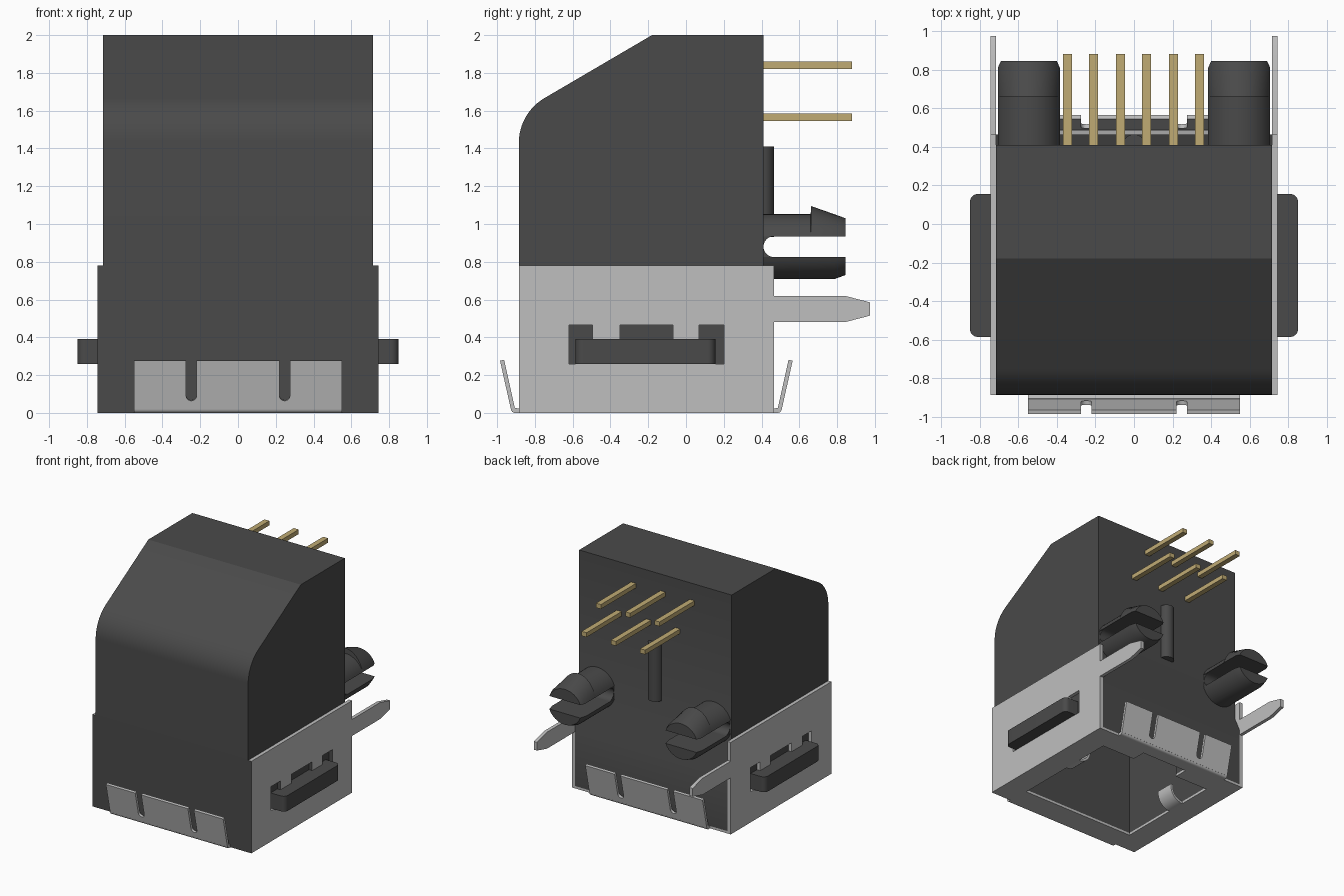
import bpy, bmesh, math
from mathutils import Matrix, Vector

cube = bpy.data.objects.get("Cube")
if cube:
    bpy.data.objects.remove(cube, do_unlink=True)


def material(name, rgb):
    m = bpy.data.materials.new(name)
    m.use_nodes = True
    m.diffuse_color = (*rgb, 1)
    m.node_tree.nodes["Principled BSDF"].inputs["Base Color"].default_value = (*rgb, 1)
    return m


BLACK = material("charcoal plastic", (0.068, 0.068, 0.068))
STEEL = material("shield steel", (0.52, 0.52, 0.52))
GOLD = material("gold plating", (0.53, 0.41, 0.175))


def add(name, mesh, mat):
    ob = bpy.data.objects.new(name, mesh)
    bpy.context.collection.objects.link(ob)
    mesh.materials.clear()
    mesh.materials.append(mat)
    mesh.shade_smooth()
    mesh.set_sharp_from_angle(angle=math.radians(30))
    return ob


def from_bmesh(name, bm, mat):
    bmesh.ops.recalc_face_normals(bm, faces=bm.faces)
    mesh = bpy.data.meshes.new(name)
    bm.to_mesh(mesh)
    bm.free()
    return add(name, mesh, mat)


def baked(ob):
    dg = bpy.context.evaluated_depsgraph_get()
    return bpy.data.meshes.new_from_object(ob.evaluated_get(dg))


def basis(u, v, origin=(0, 0, 0)):
    """Places a flat outline so its axes run along u and v."""
    u, v = Vector(u).normalized(), Vector(v).normalized()
    m = Matrix((u, v, u.cross(v))).transposed().to_4x4()
    m.translation = Vector(origin)
    return m


def plate(name, loops, thick, mat, matrix):
    """Extrudes an outline, with any further loops as holes, by thick about its plane."""
    cu = bpy.data.curves.new(name, "CURVE")
    cu.dimensions, cu.fill_mode, cu.extrude = "2D", "BOTH", thick / 2
    for loop in loops:
        sp = cu.splines.new("POLY")
        sp.points.add(len(loop) - 1)
        for p, (a, b) in zip(sp.points, loop):
            p.co = (a, b, 0, 1)
        sp.use_cyclic_u = True
    tmp = bpy.data.objects.new(name + "_outline", cu)
    bpy.context.collection.objects.link(tmp)
    mesh = baked(tmp)
    bpy.data.objects.remove(tmp, do_unlink=True)
    bpy.data.curves.remove(cu)
    bm = bmesh.new()
    bm.from_mesh(mesh)
    bpy.data.meshes.remove(mesh)
    bmesh.ops.remove_doubles(bm, verts=bm.verts, dist=1e-5)
    bm.transform(matrix)
    return from_bmesh(name, bm, mat)


def box(name, lo, hi, mat):
    bm = bmesh.new()
    bmesh.ops.create_cube(bm, size=1)
    for v in bm.verts:
        v.co = [a + (c + 0.5) * (b - a) for a, b, c in zip(lo, hi, v.co)]
    return from_bmesh(name, bm, mat)


def arc(cx, cy, r, a0, a1, n=8):
    ang = [math.radians(a0 + (a1 - a0) * i / n) for i in range(n + 1)]
    return [(cx + r * math.cos(a), cy + r * math.sin(a)) for a in ang]


def dark_front(ob):
    """Front edges of the shield sit in plastic."""
    ob.data.materials.append(BLACK)
    for f in ob.data.polygons:
        if f.normal.y < -0.9:
            f.material_index = 1


X, Y, Z = (1, 0, 0), (0, 1, 0), (0, 0, 1)
SIDES = (("left", 1), ("right", -1))

# Housing: rounded, sloping front and a stepped back
profile = [(-0.885, 0.02)] + arc(-0.611, 1.43, 0.274, 180, 120, 12) + [
    (-0.18, 2), (0.41, 2), (0.41, 0.645), (0.465, 0.52), (0.465, 0.02)]
body = plate("housing", [profile], 1.43, BLACK, basis(Y, Z))

# Plug opening from below, with a latch notch at the back
mouth = [(-0.54, -0.7), (0.54, -0.7), (0.54, 0.26), (0.22, 0.26),
         (0.22, 0.38), (-0.22, 0.38), (-0.22, 0.26), (-0.54, 0.26)]
cutter = plate("mouth_cutter", [mouth], 1.3, BLACK, basis(X, Y, (0, 0, 0.55)))
cutter.hide_render = True
mod = body.modifiers.new("mouth", "BOOLEAN")
mod.operation, mod.object, mod.solver = "DIFFERENCE", cutter, "EXACT"
mesh = baked(body)
bpy.data.objects.remove(body, do_unlink=True)
bpy.data.objects.remove(cutter, do_unlink=True)
add("housing", mesh, BLACK)

# Shield floor around the opening
floor = [(-0.715, -0.885), (0.715, -0.885), (0.715, 0.465), (-0.715, 0.465)]
dark_front(plate("shield_floor", [floor, mouth], 0.02, STEEL, basis(X, Y, (0, 0, 0.01))))

# Shield sides with a solder tail and a notched window
wall = [(-0.885, 0), (0.465, 0), (0.465, 0.48), (0.84, 0.48), (0.975, 0.515),
        (0.975, 0.585), (0.84, 0.62), (0.465, 0.62), (0.465, 0.78), (-0.885, 0.78)]
window = [(-0.62, 0.26), (0.2, 0.26), (0.2, 0.465), (0.07, 0.465), (0.07, 0.39),
          (-0.07, 0.39), (-0.07, 0.465), (-0.35, 0.465), (-0.35, 0.39),
          (-0.495, 0.39), (-0.495, 0.465), (-0.62, 0.465)]
for side, s in SIDES:
    dark_front(plate(side + "_shield", [wall, window], 0.03, STEEL,
                     basis(Y, Z, (s * 0.73, 0, 0))))
    # Side ledge with rounded outer corners
    ledge = [(0.7, -0.585)] + arc(0.81, -0.545, 0.04, -90, 0) + \
        arc(0.81, 0.115, 0.04, 0, 90) + [(0.7, 0.155)]
    plate(side + "_ledge", [[(s * a, b) for a, b in ledge]], 0.13, BLACK,
          basis(X, Y, (0, 0, 0.325)))
    # Curled spring inside the opening
    curl = arc(0.54, 0.12, 0.12, 270, 170, 10) + arc(0.54, 0.12, 0.1, 170, 270, 10)
    plate(side + "_inner_spring", [[(s * a, b) for a, b in curl]], 0.16, STEEL,
          basis(X, Z, (0, -0.12, 0)))

# Slotted spring tabs, front and back
tab = [(-0.55, 0), (0.55, 0), (0.55, 0.265)]
for cx in (0.247, -0.247):
    tab += [(cx + 0.028, 0.265)] + arc(cx, 0.075, 0.028, 0, -180) + [(cx - 0.028, 0.265)]
tab += [(-0.55, 0.265)]
for name, s, edge in (("front", -1, 0.885), ("back", 1, 0.465)):
    plate(name + "_spring_tab", [tab], 0.022, STEEL,
          basis(X, (0, s * 0.058, 0.26), (0, s * (edge + 0.031), 0.02)))
    bend = [(edge - 0.01, 0), (edge + 0.022, 0)] + \
        arc(edge + 0.02, 0.022, 0.022, -90, -13, 5) + [(edge + 0.02, 0.027), (edge - 0.01, 0.02)]
    plate(name + "_tab_bend", [[(s * a, b) for a, b in bend]], 1.1, STEEL, basis(Y, Z))


# Split snap pegs
def half_peg(name, cx, up, stations):
    """Lofts a D-shaped section through (y, height, width) stations."""
    r, gap, n = 0.17, 0.055, 20
    t0 = math.asin(gap / r)
    bm, rings = bmesh.new(), []
    for y, h, w in stations:
        ring = []
        for i in range(n + 1):
            t = t0 + (math.pi - 2 * t0) * i / n
            z = gap + (r * math.sin(t) - gap) * (h - gap) / (r - gap)
            ring.append(bm.verts.new((cx + w * r * math.cos(t), y, 0.88 + up * z)))
        rings.append(ring)
    for a, b in zip(rings, rings[1:]):
        for i in range(n + 1):
            j = (i + 1) % (n + 1)
            bm.faces.new((a[i], a[j], b[j], b[i]))
    bm.faces.new(rings[0])
    bm.faces.new(rings[-1])
    from_bmesh(name, bm, BLACK)


root = [(0.4, 0.82), (0.465, 0.82)] + arc(0.465, 0.88, 0.055, 270, 90, 12) + \
    [(0.465, 0.94), (0.4, 0.94)]
for side, s in SIDES:
    half_peg(side + "_peg_hook", s * 0.545, 1,
             [(0.4, 0.172, 1), (0.66, 0.172, 1), (0.662, 0.215, 1),
              (0.81, 0.163, 1), (0.845, 0.15, 0.9)])
    half_peg(side + "_peg_prong", s * 0.545, -1,
             [(0.4, 0.172, 1), (0.785, 0.172, 1), (0.845, 0.15, 0.9)])
    plate(side + "_peg_root", [root], 0.31, BLACK, basis(Y, Z, (s * 0.545, 0, 0)))

# Rounded rib on the back
plate("back_rib", [arc(0, 0.405, 0.06, 0, 180, 16)], 0.48, BLACK, basis(X, Y, (0, 0, 1.17)))

# Two staggered rows of contact pins
for row, z, first in (("upper", 1.84, -0.345), ("lower", 1.565, -0.21)):
    for i in range(3):
        x = first + i * 0.275
        box(f"{row}_pin_{i + 1}", (x - 0.023, 0.4, z - 0.019), (x + 0.023, 0.88, z + 0.019), GOLD)
